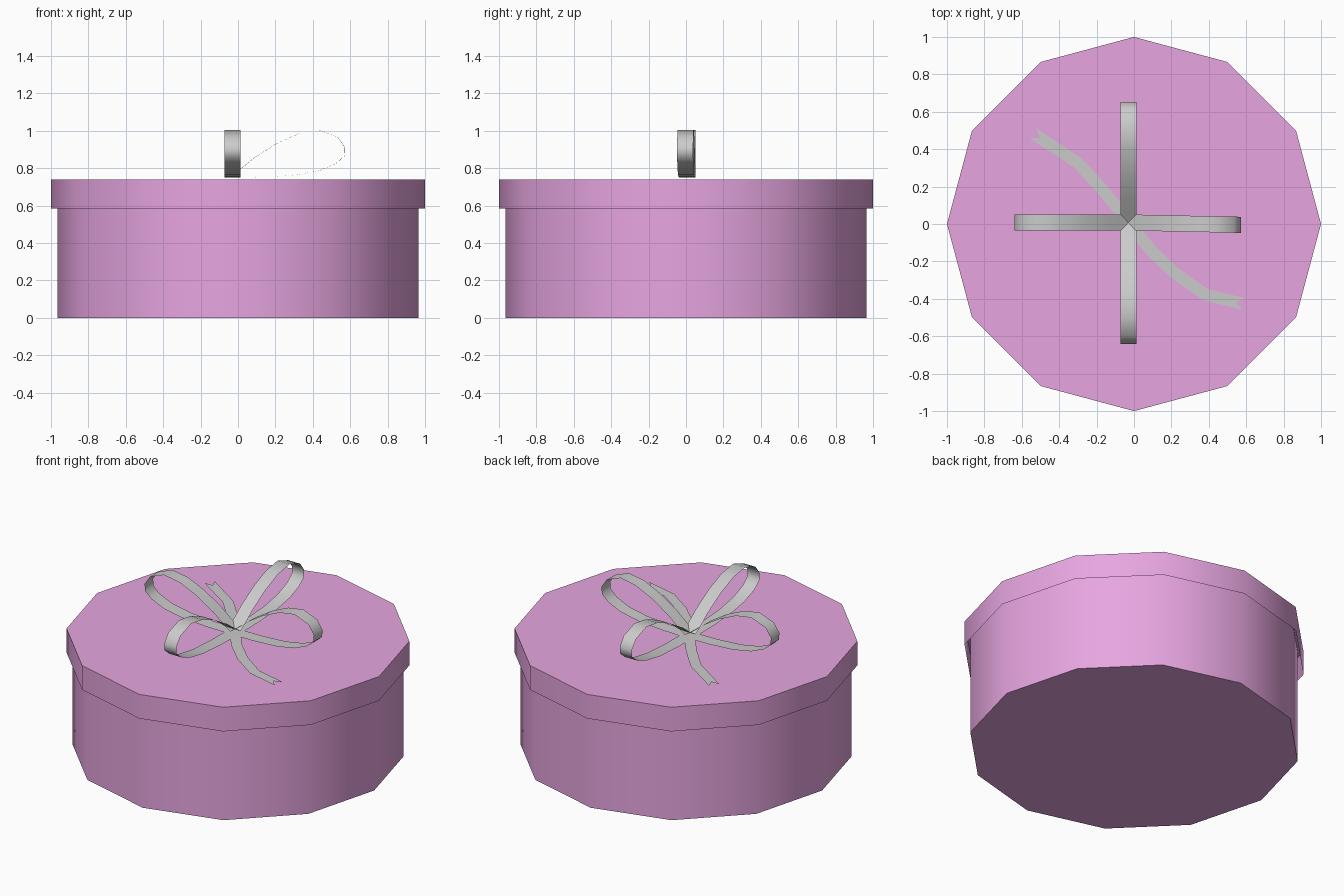
import bpy
from math import sin, cos, pi, radians
from mathutils import Vector

if "Cube" in bpy.data.objects:
    bpy.data.objects.remove(bpy.data.objects["Cube"])

purple = bpy.data.materials.new("purple_card")
purple.diffuse_color = (0.8, 0.38, 0.75, 1)
purple.use_nodes = True
purple.node_tree.nodes["Principled BSDF"].inputs["Base Color"].default_value = purple.diffuse_color


def make_object(name, verts, faces, mat=None):
    mesh = bpy.data.meshes.new(name)
    mesh.from_pydata(verts, [], faces)
    mesh.update()
    obj = bpy.data.objects.new(name, mesh)
    bpy.context.collection.objects.link(obj)
    if mat:
        mesh.materials.append(mat)
    return obj


def open_drum(name, radius, z_cap, z_rim, sides=12):
    """Twelve-sided shell closed at z_cap and open at z_rim."""
    ring = [(radius * cos(2 * pi * i / sides), radius * sin(2 * pi * i / sides))
            for i in range(sides)]
    verts = [(x, y, z_cap) for x, y in ring] + [(x, y, z_rim) for x, y in ring]
    faces = [(i, (i + 1) % sides, (i + 1) % sides + sides, i + sides)
             for i in range(sides)]
    faces.append(tuple(reversed(range(sides))))
    if z_cap > z_rim:
        faces = [f[::-1] for f in faces]
    obj = make_object(name, verts, faces, purple)
    bpy.ops.object.select_all(action='DESELECT')
    obj.select_set(True)
    bpy.context.view_layer.objects.active = obj
    bpy.ops.object.shade_smooth_by_angle(angle=radians(40))


def strip_faces(n):
    return [(2 * i, 2 * i + 1, 2 * i + 3, 2 * i + 2) for i in range(n - 1)]


# Side profile of one bow loop: distance from the knot, height
LOOP = [(0, 0.75), (0.17, 0.752), (0.34, 0.763), (0.47, 0.787), (0.56, 0.825),
        (0.605, 0.865), (0.608, 0.91), (0.57, 0.965), (0.47, 1.003),
        (0.36, 0.985), (0.24, 0.932), (0.12, 0.857), (0.05, 0.80), (0, 0.765)]
KNOT = Vector((-0.03, 0.008, 0))


def bow_loop(name, angle, stretch, width=0.086):
    a = radians(angle)
    out, side = Vector((cos(a), sin(a), 0)), Vector((-sin(a), cos(a), 0))
    verts = []
    for r, z in LOOP:
        p = KNOT + out * r * stretch + Vector((0, 0, z))
        verts += [p - side * width / 2, p + side * width / 2]
    obj = make_object(name, verts, strip_faces(len(LOOP)))
    obj.data.polygons.foreach_set("use_smooth", [True] * len(obj.data.polygons))


def ribbon_tail(name, path, width=0.064, z=0.748, notch=0.045):
    """Flat strip along a path, with a forked end."""
    pts = [Vector(p) for p in path]
    verts = []
    for i, p in enumerate(pts):
        d = (pts[min(i + 1, len(pts) - 1)] - pts[max(i - 1, 0)]).normalized()
        n = Vector((-d.y, d.x)) * width / 2
        verts += [(p.x - n.x, p.y - n.y, z), (p.x + n.x, p.y + n.y, z)]
    # fork: last segment becomes two pieces meeting at the notch
    k = len(verts)
    tip = pts[-1] - (pts[-1] - pts[-2]).normalized() * notch
    verts += [(tip.x, tip.y, z), (pts[-2].x, pts[-2].y, z)]
    faces = strip_faces(len(pts))[:-1]
    faces += [(k - 4, k + 1, k, k - 2), (k + 1, k - 3, k - 1, k)]
    make_object(name, verts, [f[::-1] for f in faces])


# Box and lid
open_drum("box_body", 0.966, 0.0, 0.73)
open_drum("box_lid", 1.0, 0.74, 0.585)

# Bow
bow_loop("bow_loop_right", -1.2, 0.99)
bow_loop("bow_loop_back", 90, 1.06)
bow_loop("bow_loop_left", 180, 1.0)
bow_loop("bow_loop_front", 270, 1.07)
ribbon_tail("ribbon_tail_back", [(-0.03, 0.01), (-0.165, 0.18), (-0.3, 0.327), (-0.54, 0.485)])
ribbon_tail("ribbon_tail_front", [(-0.03, 0.01), (0.09, -0.14), (0.22, -0.265),
                                  (0.383, -0.378), (0.588, -0.428)])
